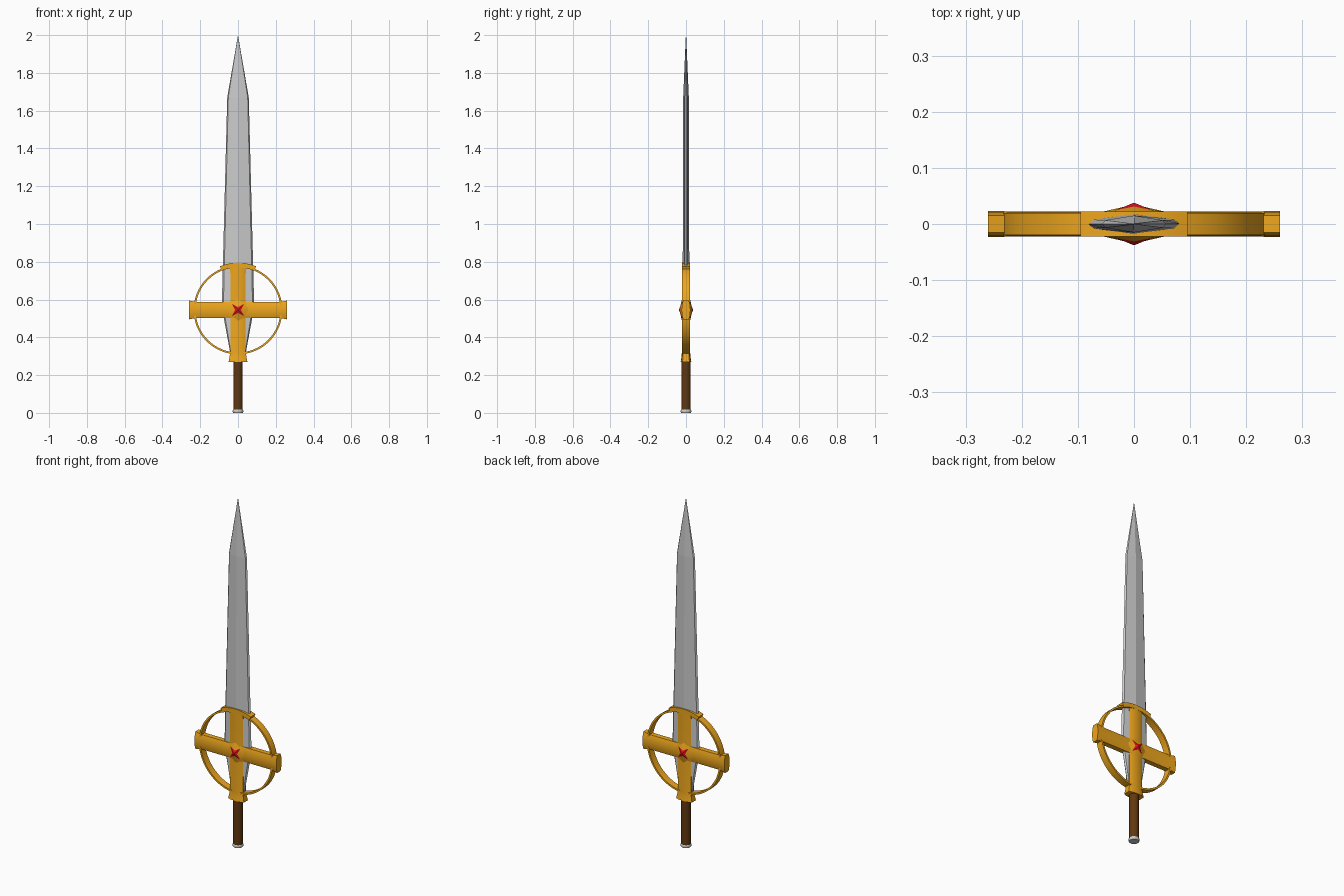
import bpy, bmesh, math

if "Cube" in bpy.data.objects:
    bpy.data.objects.remove(bpy.data.objects["Cube"])

CZ = 0.545  # height of the guard centre


def mat(name, col):
    m = bpy.data.materials.new(name)
    m.diffuse_color = (*col, 1)
    m.use_nodes = True
    m.node_tree.nodes["Principled BSDF"].inputs["Base Color"].default_value = m.diffuse_color
    return m


gold = mat("gold", (0.85, 0.38, 0.012))
brown = mat("brown_leather", (0.12, 0.04, 0.005))
red = mat("red", (0.8, 0.008, 0.01))


def make(name, verts, faces, material=None, smooth=None):
    me = bpy.data.meshes.new(name)
    me.from_pydata(verts, [], faces)
    bm = bmesh.new()
    bm.from_mesh(me)
    bmesh.ops.remove_doubles(bm, verts=bm.verts, dist=1e-5)
    bmesh.ops.recalc_face_normals(bm, faces=bm.faces)
    bm.to_mesh(me)
    bm.free()
    ob = bpy.data.objects.new(name, me)
    bpy.context.collection.objects.link(ob)
    if material:
        me.materials.append(material)
    if smooth:
        bpy.ops.object.select_all(action='DESELECT')
        ob.select_set(True)
        bpy.context.view_layer.objects.active = ob
        bpy.ops.object.shade_smooth_by_angle(angle=math.radians(smooth))
    return ob


def loft(name, rings, material=None, smooth=None, closed=False):
    n, k = len(rings[0]), len(rings)
    verts = [p for r in rings for p in r]
    faces = [(i * n + j, i * n + (j + 1) % n,
              (i + 1) % k * n + (j + 1) % n, (i + 1) % k * n + j)
             for i in range(k if closed else k - 1) for j in range(n)]
    if not closed:
        faces += [tuple(range(n)), tuple(range((k - 1) * n, k * n))]
    return make(name, verts, faces, material, smooth)


# Blade: ridged section with bevelled cutting edges, tapering to the tip
def blade_ring(z, w, t):
    e = w * 0.9
    return [(w, 0, z), (e, t * .45, z), (0, t, z), (-e, t * .45, z),
            (-w, 0, z), (-e, -t * .45, z), (0, -t, z), (e, -t * .45, z)]


loft("blade", [blade_ring(*s) for s in
               [(.29, .036, .016), (.56, .086, .018), (1.67, .057, .015), (1.995, .001, .001)]])

# Guard bars: softly crowned section, flared at the ends
CROWN = [(1, .65), (.6, .92), (0, 1), (-.6, .92), (-1, .65),
         (-1, -.65), (-.6, -.92), (0, -1), (.6, -.92), (1, -.65)]


def bar(name, stations, horizontal):
    rings = []
    for s, w, d in stations:
        rings.append([(s, b * d, CZ + a * w) if horizontal else (a * w, b * d, s)
                      for a, b in CROWN])
    return loft(name, rings, gold, 40)


bar("cross_bar", [(-.26, .05, .023), (-.235, .045, .023), (-.22, .042, .022),
                  (.22, .042, .022), (.235, .045, .023), (.26, .05, .023)], True)
bar("upright_bar", [(.27, .05, .028), (.295, .045, .024), (.32, .041, .022),
                    (.74, .041, .022), (.787, .046, .022)], False)


# Flat bands curved around the guard centre: full hoop and top cap
def band(name, a0, a1, n, r0, r1, d, closed=False):
    rings = []
    for i in range(n if closed else n + 1):
        a = math.radians(a0 + (a1 - a0) * i / n)
        c, s = math.cos(a), math.sin(a)
        rings.append([(r * c, y, CZ + r * s)
                      for r, y in [(r0, -d), (r1, -d), (r1, d), (r0, d)]])
    return loft(name, rings, gold, 40, closed)


band("guard_hoop", 0, 360, 64, .225, .235, .02, True)
band("hoop_cap", 67.5, 112.5, 12, .225, .25, .022)

# Raised boss with a four-pointed star jewel on both faces
for side, s in (("front", -1), ("back", 1)):
    outer, star = [], []
    for i in range(8):
        a = math.radians(45 * i)
        c, n = math.cos(a), math.sin(a)
        diag = i % 2
        ro, rs = (.058, .045) if diag else (.06, .016)
        outer.append((ro * c, s * (.016 if diag else .021), CZ + ro * n))
        star.append((rs * c, s * (.025 if diag else .031), CZ + rs * n))
    quads = [(i, (i + 1) % 8, 8 + (i + 1) % 8, 8 + i) for i in range(8)]
    make(side + "_boss", outer + star, quads, gold, 40)
    make(side + "_jewel", star + [(0, s * .038, CZ)],
         [(i, (i + 1) % 8, 8) for i in range(8)], red)


# Grip and pommel
def cyl(name, prof, material=None):
    loft(name, [[(r * math.cos(t * math.pi / 12), r * math.sin(t * math.pi / 12), z)
                 for t in range(24)] for r, z in prof], material, 35)


cyl("grip", [(.025, .015), (.025, .28)], brown)
cyl("pommel", [(.026, 0), (.028, .004), (.028, .013), (.026, .017)])
